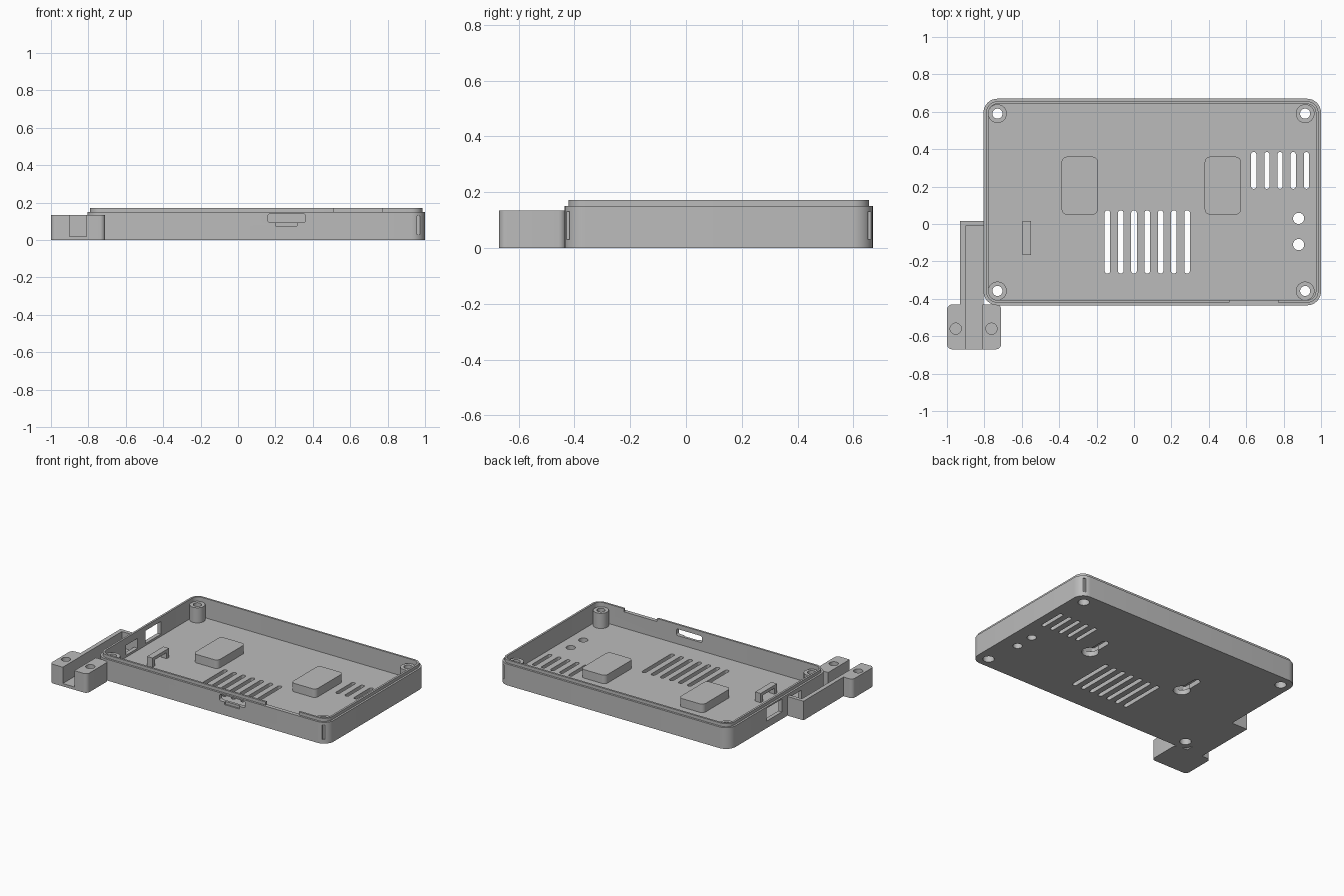
import bpy, bmesh, math

old = bpy.data.objects.get("Cube")
if old:
    bpy.data.objects.remove(old, do_unlink=True)

grey = bpy.data.materials.new("plain grey")
grey.use_nodes = True
COLOUR = (0.5, 0.5, 0.5, 1)
grey.diffuse_color = COLOUR
grey.node_tree.nodes["Principled BSDF"].inputs["Base Color"].default_value = COLOUR


def prism(name, outline, z0, z1):
    """Extrude a closed xy outline from z0 to z1."""
    bm = bmesh.new()
    face = bm.faces.new([bm.verts.new((x, y, z0)) for x, y in outline])
    up = bmesh.ops.extrude_face_region(bm, geom=[face])["geom"]
    verts = [v for v in up if isinstance(v, bmesh.types.BMVert)]
    bmesh.ops.translate(bm, verts=verts, vec=(0, 0, z1 - z0))
    bmesh.ops.recalc_face_normals(bm, faces=bm.faces)
    mesh = bpy.data.meshes.new(name)
    bm.to_mesh(mesh)
    bm.free()
    mesh.materials.append(grey)
    obj = bpy.data.objects.new(name, mesh)
    bpy.context.collection.objects.link(obj)
    return obj


def rounded(x0, x1, y0, y1, r, steps=8):
    """Rounded rectangle outline; r = 0 gives a plain rectangle."""
    if r == 0:
        return [(x0, y0), (x1, y0), (x1, y1), (x0, y1)]
    pts = []
    corners = [(x1 - r, y1 - r), (x0 + r, y1 - r), (x0 + r, y0 + r), (x1 - r, y0 + r)]
    for q, (cx, cy) in enumerate(corners):
        for i in range(steps + 1):
            a = math.pi / 2 * (q + i / steps)
            pts.append((cx + r * math.cos(a), cy + r * math.sin(a)))
    return pts


def circle(cx, cy, r, n=32):
    return [(cx + r * math.cos(math.tau * i / n), cy + r * math.sin(math.tau * i / n))
            for i in range(n)]


def block(name, x0, x1, y0, y1, z0, z1, r=0):
    return prism(name, rounded(x0, x1, y0, y1, r), z0, z1)


def combine(target, other, operation="DIFFERENCE"):
    """Apply a boolean and remove the helper object."""
    mod = target.modifiers.new("bool", "BOOLEAN")
    mod.object, mod.operation, mod.solver = other, operation, "EXACT"
    bpy.context.view_layer.update()
    dg = bpy.context.evaluated_depsgraph_get()
    mesh = bpy.data.meshes.new_from_object(target.evaluated_get(dg))
    target.modifiers.clear()
    target.data = mesh
    bpy.data.objects.remove(other, do_unlink=True)


def cut(target, outline, z0, z1):
    combine(target, prism("cutter", outline, z0, z1))


L, R, F, B = -0.805, 1.0, -0.435, 0.67    # case extents
FLOOR, STEP, RIM = 0.035, 0.15, 0.172
POSTS = [(x, y) for x in (-0.73, 0.915) for y in (-0.358, 0.59)]
PADS = (-0.29, 0.475)

# Tray: outer shell, stepped lip, hollow inside
tray = block("case_tray", L, R, F, B, 0, STEP, 0.075)
inset = 0.014
combine(tray, block("lip", L + inset, R - inset, F + inset, B - inset, 0.1, RIM, 0.061), "UNION")
wall = 0.028
cut(tray, rounded(L + wall, R - wall, F + wall, B - wall, 0.047), FLOOR, 0.3)

# Floor vents, button holes and screw recesses
for i in range(7):
    x = -0.142 + 0.071 * i
    cut(tray, rounded(x - 0.015, x + 0.015, -0.265, 0.073, 0.0149), -0.1, 0.1)
for i in range(5):
    x = 0.64 + 0.0705 * i
    cut(tray, rounded(x - 0.014, x + 0.014, 0.188, 0.385, 0.0139), -0.1, 0.1)
for y in (0.03, -0.11):
    cut(tray, circle(0.88, y, 0.03), -0.1, 0.1)
for x, y in POSTS:
    cut(tray, circle(x, y, 0.037), -0.1, 0.1)

# Keyhole hangers through the floor
for x in PADS:
    cut(tray, circle(x, 0.13, 0.055), -0.1, 0.1)
    cut(tray, rounded(x - 0.025, x + 0.025, 0.13, 0.3, 0.0249), -0.1, 0.1)

# Left wall port and cable opening
cut(tray, rounded(L - 0.1, L + 0.1, 0.08, 0.25, 0), 0.05, 0.14)
cut(tray, rounded(L - 0.02, L + 0.1, -0.14, -0.01, 0), 0.05, 0.12)

# Front port with a shallow outer notch, and the gap in the lip
port = prism("port", rounded(0.16, 0.36, 0.094, 0.14, 0.012), -0.1, 0.1)
port.rotation_euler.x = math.pi / 2
port.location.y = F
combine(tray, port)
cut(tray, rounded(0.2, 0.315, F - 0.05, F + 0.01, 0), 0.075, 0.1)
cut(tray, rounded(0.51, 0.77, F - 0.05, F + 0.1, 0), STEP, 0.3)

# Thin grooves at the two left corners
for y in (F + 0.012, B - 0.012):
    cut(tray, rounded(0.957, 0.972, y - 0.006, y + 0.006, 0), 0.03, 0.13)

# Screw posts
for i, (x, y) in enumerate(POSTS):
    post = prism(f"screw_post_{i + 1}", circle(x, y, 0.05), FLOOR, 0.142)
    cut(post, circle(x, y, 0.027), 0, 0.3)
    cut(post, circle(x, y, 0.037), 0, 0.07)

# Hollow covers over the keyholes
for i, x in enumerate(PADS):
    pad = block(f"hanger_cover_{i + 1}", x - 0.097, x + 0.097, 0.05, 0.36, FLOOR, 0.095, 0.03)
    cut(pad, rounded(x - 0.075, x + 0.075, 0.07, 0.34, 0.015), 0, 0.08)

# Cable tie bridge on the floor
bridge = block("cable_bridge", -0.595, -0.552, -0.165, 0.017, FLOOR - 0.005, 0.1)
cut(bridge, rounded(-0.7, -0.5, -0.14, -0.008, 0), FLOOR, 0.078)

# Cable channel along the right wall
arm = block("cable_channel", -0.93, L, F - 0.01, 0.017, 0, 0.135)
cut(arm, rounded(-0.9, L + 0.05, F - 0.1, -0.01, 0), 0.02, 0.3)

# Clamp block with a groove and two blind screw holes
clamp = block("clamp_block", -1.0, -0.71, -0.67, -0.43, 0, 0.135, 0.028)
cut(clamp, rounded(-0.9, -0.81, -0.8, -0.3, 0), 0.02, 0.3)
for x in (-0.953, -0.762):
    cut(clamp, circle(x, -0.56, 0.03), 0.03, 0.3)

# Smooth curved walls, keep edges sharp
for obj in bpy.context.collection.objects:
    if obj.type == "MESH" and obj.data.materials and obj.data.materials[0] == grey:
        obj.data.shade_smooth()
        obj.data.set_sharp_from_angle(angle=math.radians(30))
